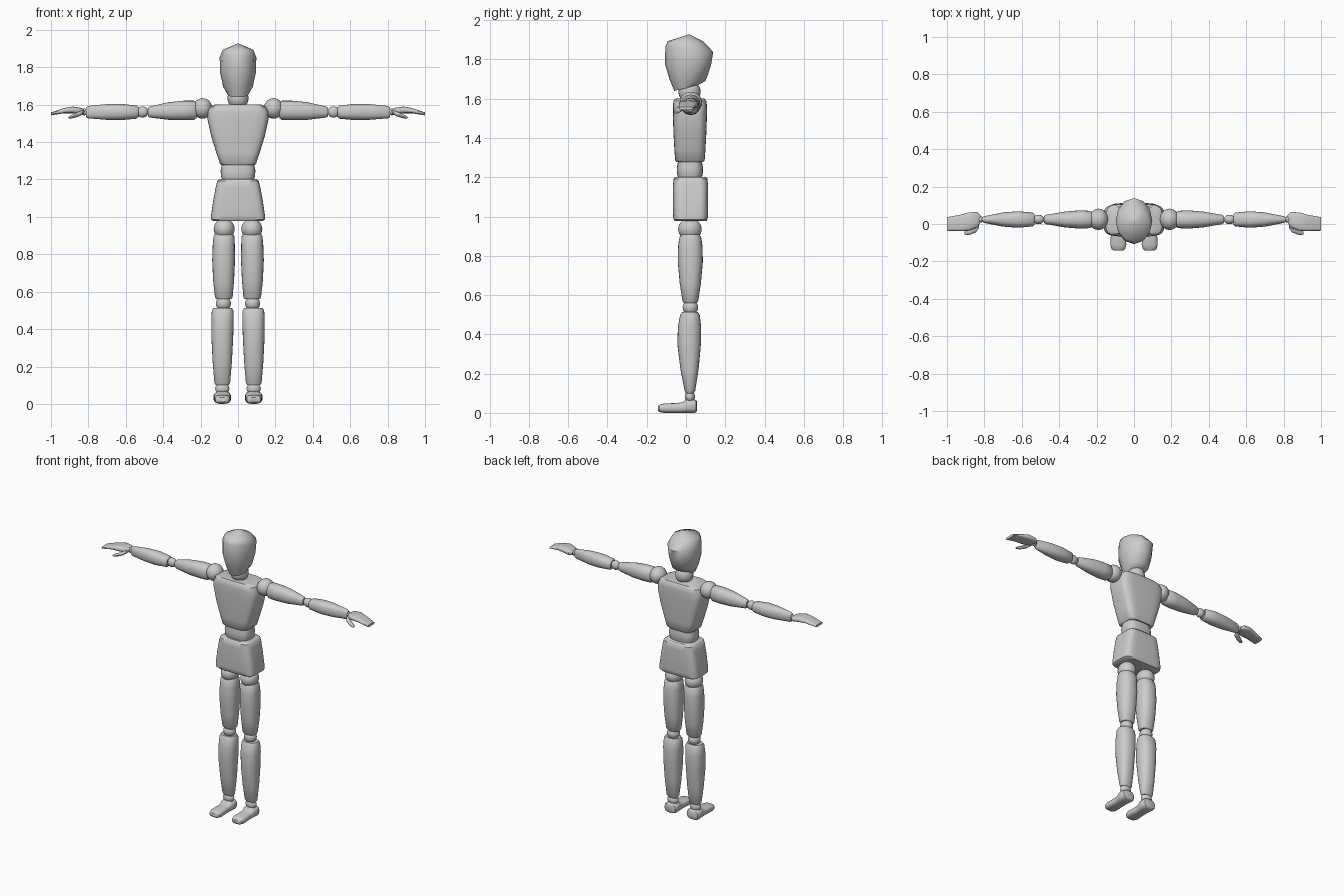
import bpy, bmesh, math
from mathutils import Matrix

grey = bpy.data.materials.new("plain grey")
grey.diffuse_color = (0.6, 0.6, 0.6, 1)


def finish(name, bm, mirror, angle=40):
    bmesh.ops.recalc_face_normals(bm, faces=bm.faces)
    mesh = bpy.data.meshes.new(name)
    bm.to_mesh(mesh)
    bm.free()
    mesh.materials.append(grey)
    mesh.shade_smooth()
    mesh.set_sharp_from_angle(angle=math.radians(angle))
    ob = bpy.data.objects.new(name, mesh)
    bpy.context.collection.objects.link(ob)
    if mirror:
        ob.modifiers.new("other side", 'MIRROR')
    return ob


def loft(name, rings, axis='z', n=24, power=2, mirror=False, angle=40):
    """Skin rounded rings (t, centre u, centre v, radius u, radius v, tilt) along an axis."""
    bm = bmesh.new()
    loops = []
    for t, cu, cv, ru, rv, *tilt in rings:
        loop = []
        for i in range(n):
            a = 2 * math.pi * i / n
            c, s = math.cos(a), math.sin(a)
            u = cu + ru * math.copysign(abs(c) ** (2 / power), c)
            v = cv + rv * math.copysign(abs(s) ** (2 / power), s)
            w = t + (tilt[0] * (v - cv) if tilt else 0)
            co = {'z': (u, v, w), 'x': (w, u, v), 'y': (u, w, v)}[axis]
            loop.append(bm.verts.new(co))
        loops.append(loop)
    for a, b in zip(loops, loops[1:]):
        for i in range(n):
            j = (i + 1) % n
            bm.faces.new((a[i], a[j], b[j], b[i]))
    bm.faces.new(loops[0])
    bm.faces.new(loops[-1])
    return finish(name, bm, mirror, angle)


def ball(name, centre, radii, mirror=True):
    bm = bmesh.new()
    m = Matrix.Translation(centre) @ Matrix.Diagonal((*radii, 1))
    bmesh.ops.create_uvsphere(bm, u_segments=24, v_segments=14, radius=1, matrix=m)
    return finish(name, bm, mirror)


# Head: faceted egg, wedge-shaped towards the back
loft("head", [
    (1.652, 0, -0.005, 0.055, 0.055, 0.22),
    (1.695, 0, 0.008, 0.079, 0.092, -0.05),
    (1.772, 0, 0.010, 0.096, 0.117, -0.03),
    (1.853, 0, 0.017, 0.098, 0.122, -0.12),
    (1.893, 0, -0.003, 0.082, 0.090, 0),
    (1.926, 0, 0.015, 0.006, 0.006, 0)], n=12, angle=50)
ball("neck", (0, 0.018, 1.635), (0.056, 0.056, 0.06), mirror=False)

# Trunk: rounded blocks
loft("chest", [
    (1.277, 0, 0.02, 0.088, 0.068),
    (1.285, 0, 0.02, 0.097, 0.075),
    (1.340, 0, 0.02, 0.115, 0.079),
    (1.430, 0, 0.02, 0.143, 0.084),
    (1.520, 0, 0.02, 0.163, 0.087),
    (1.560, 0, 0.02, 0.162, 0.087),
    (1.588, 0, 0.02, 0.150, 0.084),
    (1.600, 0, 0.02, 0.125, 0.074)], n=40, power=4.5)
loft("waist", [
    (1.190, 0, 0.02, 0.082, 0.058),
    (1.215, 0, 0.02, 0.090, 0.065),
    (1.245, 0, 0.02, 0.093, 0.067),
    (1.285, 0, 0.02, 0.086, 0.060)], n=32, power=3)
loft("pelvis", [
    (0.978, 0, 0.023, 0.132, 0.080),
    (0.986, 0, 0.023, 0.144, 0.087),
    (1.010, 0, 0.023, 0.144, 0.089),
    (1.090, 0, 0.023, 0.132, 0.089),
    (1.160, 0, 0.023, 0.119, 0.089),
    (1.192, 0, 0.023, 0.111, 0.086),
    (1.202, 0, 0.023, 0.098, 0.076)], n=40, power=5)

# Legs
ball("hip_joint", (0.074, 0.02, 0.935), (0.056, 0.06, 0.056))
loft("thigh", [
    (0.560, 0.076, 0.022, 0.040, 0.033),
    (0.570, 0.076, 0.022, 0.047, 0.040),
    (0.660, 0.077, 0.022, 0.056, 0.054),
    (0.770, 0.077, 0.022, 0.061, 0.064),
    (0.850, 0.076, 0.022, 0.059, 0.062),
    (0.895, 0.075, 0.022, 0.056, 0.055),
    (0.908, 0.075, 0.022, 0.050, 0.046)], power=2.3, mirror=True)
ball("knee_joint", (0.078, 0.022, 0.537), (0.040, 0.039, 0.040))
loft("shin", [
    (0.100, 0.084, 0.020, 0.034, 0.020),
    (0.112, 0.084, 0.020, 0.042, 0.027),
    (0.220, 0.084, 0.018, 0.051, 0.046),
    (0.350, 0.084, 0.016, 0.058, 0.060),
    (0.440, 0.083, 0.018, 0.060, 0.059),
    (0.498, 0.082, 0.020, 0.058, 0.050),
    (0.513, 0.082, 0.020, 0.050, 0.040)], power=2.3, mirror=True)
ball("ankle_joint", (0.084, 0.020, 0.082), (0.038, 0.026, 0.032))
loft("foot", [
    (-0.143, 0.084, 0.023, 0.022, 0.012),
    (-0.135, 0.084, 0.023, 0.036, 0.019),
    (-0.110, 0.084, 0.024, 0.043, 0.024),
    (-0.050, 0.084, 0.025, 0.039, 0.025),
    (-0.018, 0.084, 0.027, 0.040, 0.027),
    (0.000, 0.084, 0.034, 0.044, 0.034),
    (0.040, 0.084, 0.034, 0.047, 0.034),
    (0.052, 0.084, 0.034, 0.040, 0.030),
    (0.057, 0.084, 0.034, 0.026, 0.022)], axis='y', power=2.8, mirror=True)

# Arms stretched sideways
ball("shoulder_joint", (0.190, 0.025, 1.580), (0.052, 0.057, 0.055))
loft("upper_arm", [
    (0.222, 0.024, 1.570, 0.036, 0.042),
    (0.234, 0.024, 1.570, 0.046, 0.051),
    (0.290, 0.024, 1.569, 0.049, 0.052),
    (0.370, 0.024, 1.566, 0.042, 0.047),
    (0.470, 0.024, 1.561, 0.025, 0.030),
    (0.482, 0.024, 1.561, 0.018, 0.023)], axis='x', power=2.2, mirror=True)
ball("elbow_joint", (0.511, 0.024, 1.561), (0.032, 0.025, 0.030))
loft("forearm", [
    (0.532, 0.024, 1.560, 0.028, 0.026),
    (0.542, 0.024, 1.560, 0.037, 0.035),
    (0.620, 0.024, 1.561, 0.044, 0.043),
    (0.700, 0.024, 1.561, 0.038, 0.042),
    (0.800, 0.024, 1.560, 0.018, 0.033),
    (0.814, 0.024, 1.560, 0.012, 0.026)], axis='x', power=2.3, mirror=True)
ball("wrist_joint", (0.822, 0.024, 1.561), (0.022, 0.016, 0.018))

# Hands: flat mitten with a drooping thumb
loft("hand", [
    (0.822, 0.028, 1.562, 0.020, 0.012),
    (0.838, 0.022, 1.566, 0.042, 0.017),
    (0.885, 0.013, 1.572, 0.049, 0.018),
    (0.930, 0.006, 1.568, 0.043, 0.014),
    (1.000, 0.000, 1.551, 0.036, 0.008)], axis='x', n=20, power=3, mirror=True)
loft("thumb", [
    (0.828, -0.008, 1.560, 0.012, 0.010),
    (0.845, -0.024, 1.552, 0.020, 0.013),
    (0.875, -0.040, 1.540, 0.017, 0.011),
    (0.898, -0.047, 1.533, 0.013, 0.008),
    (0.906, -0.048, 1.531, 0.007, 0.004)], axis='x', n=12, mirror=True)
